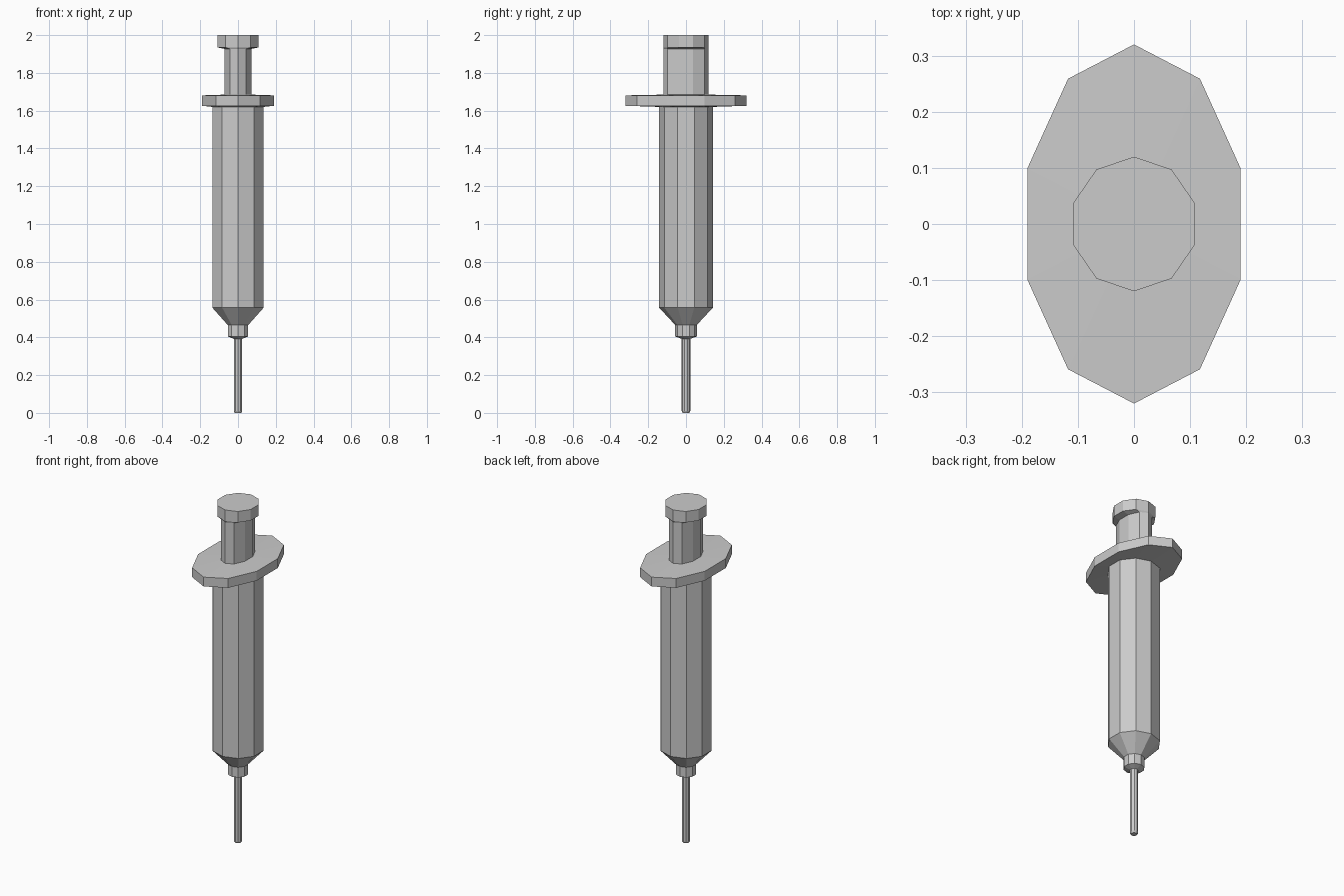
import bpy
import bmesh
from math import cos, sin, radians

if "Cube" in bpy.data.objects:
    bpy.data.objects.remove(bpy.data.objects["Cube"])

SIDES = 10


def loft(name, rings, cap_start=False, cap_end=False):
    """Skin ten-sided elliptical rings (rx, ry, z), listed from bottom to top."""
    bm = bmesh.new()
    loops = []
    for rx, ry, z in rings:
        angles = [radians(90 + 360 * i / SIDES) for i in range(SIDES)]
        loops.append([bm.verts.new((rx * cos(a), ry * sin(a), z)) for a in angles])
    for low, high in zip(loops, loops[1:]):
        for i in range(SIDES):
            j = (i + 1) % SIDES
            bm.faces.new((low[i], low[j], high[j], high[i]))
    if cap_start:
        bm.faces.new(loops[0][::-1])
    if cap_end:
        bm.faces.new(loops[-1])
    mesh = bpy.data.meshes.new(name)
    bm.to_mesh(mesh)
    bm.free()
    obj = bpy.data.objects.new(name, mesh)
    bpy.context.collection.objects.link(obj)
    return obj


# Rings shared where neighbouring parts meet
needle_top = (0.023, 0.023, 0.392)
hub_top = (0.057, 0.057, 0.465)
barrel_top = (0.143, 0.142, 1.62)
rod_base = (0.074, 0.12, 1.685)
rod_top = (0.074, 0.12, 1.927)

# Needle with a slightly chamfered tip
loft("needle", [(0.018, 0.018, 0.0), (0.023, 0.023, 0.01), needle_top], cap_start=True)

# Collar holding the needle
loft("needle_hub", [needle_top, (0.057, 0.057, 0.405), hub_top])

# Barrel with a conical shoulder
loft("barrel", [hub_top, (0.143, 0.142, 0.557), barrel_top])

# Oval finger flange
loft("finger_flange", [barrel_top, (0.2, 0.32, 1.626), (0.2, 0.32, 1.681), rod_base])

# Flattened plunger rod
loft("plunger_rod", [rod_base, rod_top])

# Thumb rest
loft("thumb_rest", [rod_top, (0.114, 0.12, 1.935), (0.114, 0.12, 2.0)], cap_end=True)
